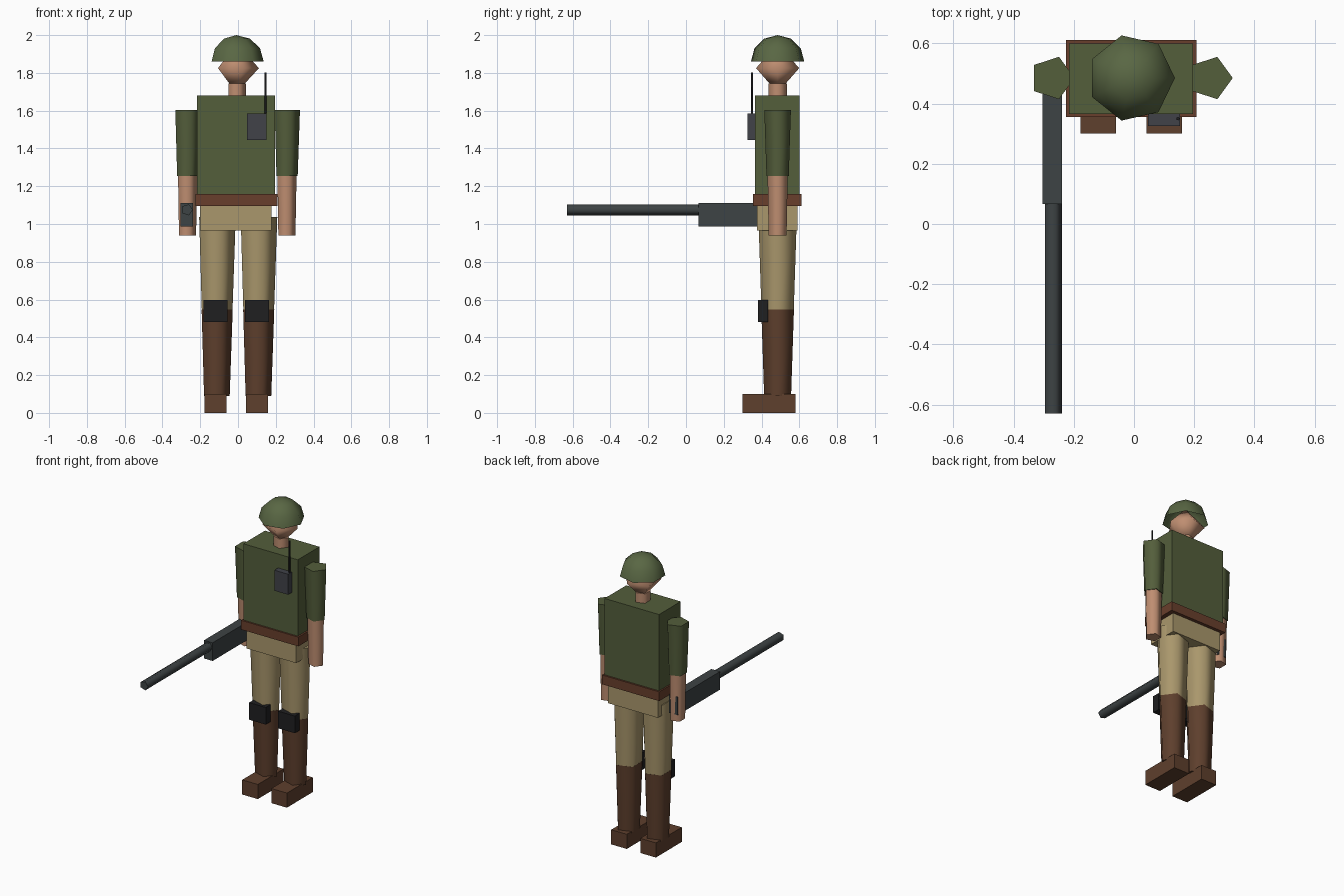
import bpy
import bmesh
from math import radians, sin, cos, pi
from mathutils import Matrix, Vector

if "Cube" in bpy.data.objects:
    bpy.data.objects.remove(bpy.data.objects["Cube"], do_unlink=True)

CX, CY = -0.009, 0.485  # axis of the standing figure


def material(name, r, g, b):
    m = bpy.data.materials.new(name)
    m.use_nodes = True
    m.diffuse_color = (r, g, b, 1)
    m.node_tree.nodes["Principled BSDF"].inputs["Base Color"].default_value = (r, g, b, 1)
    return m


OLIVE = material("olive cloth", 0.088, 0.112, 0.044)
HELMET = material("helmet green", 0.1, 0.135, 0.057)
SKIN = material("skin", 0.52, 0.27, 0.165)
KHAKI = material("khaki cloth", 0.40, 0.31, 0.15)
LEATHER = material("brown leather", 0.112, 0.05, 0.026)
BELT = material("belt brown", 0.14, 0.049, 0.025)
BLACK = material("black rubber", 0.014, 0.014, 0.015)
METAL = material("gun metal", 0.047, 0.056, 0.058)
RADIO = material("radio grey", 0.052, 0.055, 0.066)


def finish(name, bm, mat, smooth_angle=None):
    bmesh.ops.recalc_face_normals(bm, faces=bm.faces)
    mesh = bpy.data.meshes.new(name)
    bm.to_mesh(mesh)
    bm.free()
    mesh.materials.append(mat)
    ob = bpy.data.objects.new(name, mesh)
    bpy.context.collection.objects.link(ob)
    if smooth_angle:
        bpy.ops.object.select_all(action="DESELECT")
        ob.select_set(True)
        bpy.context.view_layer.objects.active = ob
        bpy.ops.object.shade_smooth_by_angle(angle=radians(smooth_angle))
    return ob


def box(name, mat, x, y, z):
    """Block from (low, high) ranges on each axis."""
    bm = bmesh.new()
    size = [b - a for a, b in (x, y, z)]
    mid = Vector([(a + b) / 2 for a, b in (x, y, z)])
    bmesh.ops.create_cube(bm, size=1, matrix=Matrix.Translation(mid) @ Matrix.Diagonal((*size, 1)))
    return finish(name, bm, mat)


def lathe(name, mat, sides, rings, place, angle=80, cap=True):
    """Stack of polygon rings (radius, height), one corner towards +x."""
    bm = bmesh.new()
    loops = []
    for r, h in rings:
        if r == 0:
            loops.append([bm.verts.new((0, 0, h))] * sides)
        else:
            loops.append([bm.verts.new((r * cos(2 * pi * i / sides), r * sin(2 * pi * i / sides), h))
                          for i in range(sides)])
    for low, high in zip(loops, loops[1:]):
        for i in range(sides):
            j = (i + 1) % sides
            corners = list(dict.fromkeys((low[i], low[j], high[j], high[i])))
            bm.faces.new(corners)
    if cap:
        for loop, (r, h) in ((loops[0], rings[0]), (loops[-1], rings[-1])):
            if r > 0:
                bm.faces.new(loop)
    bm.transform(place)
    return finish(name, bm, mat, angle)


def at(x, y, z=0):
    return Matrix.Translation((x, y, z))


# Trunk
box("torso", OLIVE, (-0.216, 0.196), (0.366, 0.6), (1.155, 1.68))
box("belt", BELT, (-0.226, 0.208), (0.355, 0.612), (1.095, 1.158))
box("pelvis", KHAKI, (-0.2, 0.178), (0.375, 0.59), (0.965, 1.098))

# Neck, faceted head and open domed helmet
lathe("neck", SKIN, 5, [(0.052, 1.66), (0.052, 1.745)], at(CX, CY))
lathe("head", SKIN, 5, [(0, -0.13), (0.12, 0), (0, 0.13)], at(CX, CY, 1.825), 120)
dome = [(0.145 * cos(a * pi / 6), 0.14 * sin(a * pi / 6)) for a in range(3)] + [(0, 0.14)]
lathe("helmet", HELMET, 7, dome, at(CX, CY, 1.86), 80, cap=False)

# Arms and legs
for side, s in (("left", 1), ("right", -1)):
    arm = at(CX + s * 0.263, CY)
    lathe(side + "_sleeve", OLIVE, 5, [(0.062, 1.255), (0.074, 1.603)], arm)
    lathe(side + "_forearm", SKIN, 5, [(0.05, 0.94), (0.056, 1.257)], arm)

    hip = CX + s * 0.11
    leg = at(hip, CY)
    lathe(side + "_trouser_leg", KHAKI, 5, [(0.09, 0.548), (0.107, 1.037)], leg)
    lathe(side + "_boot_shaft", LEATHER, 5, [(0.075, 0.09), (0.091, 0.548)], leg)
    box(side + "_foot", LEATHER, (hip - 0.059, hip + 0.059), (0.3, 0.58), (0, 0.1))
    box(side + "_knee_pad", BLACK, (hip - 0.063, hip + 0.063), (0.38, 0.433), (0.48, 0.597))

# Chest radio with its antenna
box("radio", RADIO, (0.047, 0.152), (0.325, 0.368), (1.445, 1.585))
lathe("radio_antenna", BLACK, 5, [(0.006, 1.57), (0.006, 1.803)], at(0.146, 0.35))

# Rifle held level in the right hand
box("rifle_body", METAL, (-0.304, -0.239), (0.067, 0.525), (0.986, 1.11))
lathe("rifle_barrel", METAL, 5, [(0.031, -0.02), (0.031, 0.697)],
      at(-0.27, 0.067, 1.075) @ Matrix.Rotation(pi / 2, 4, "X"))
